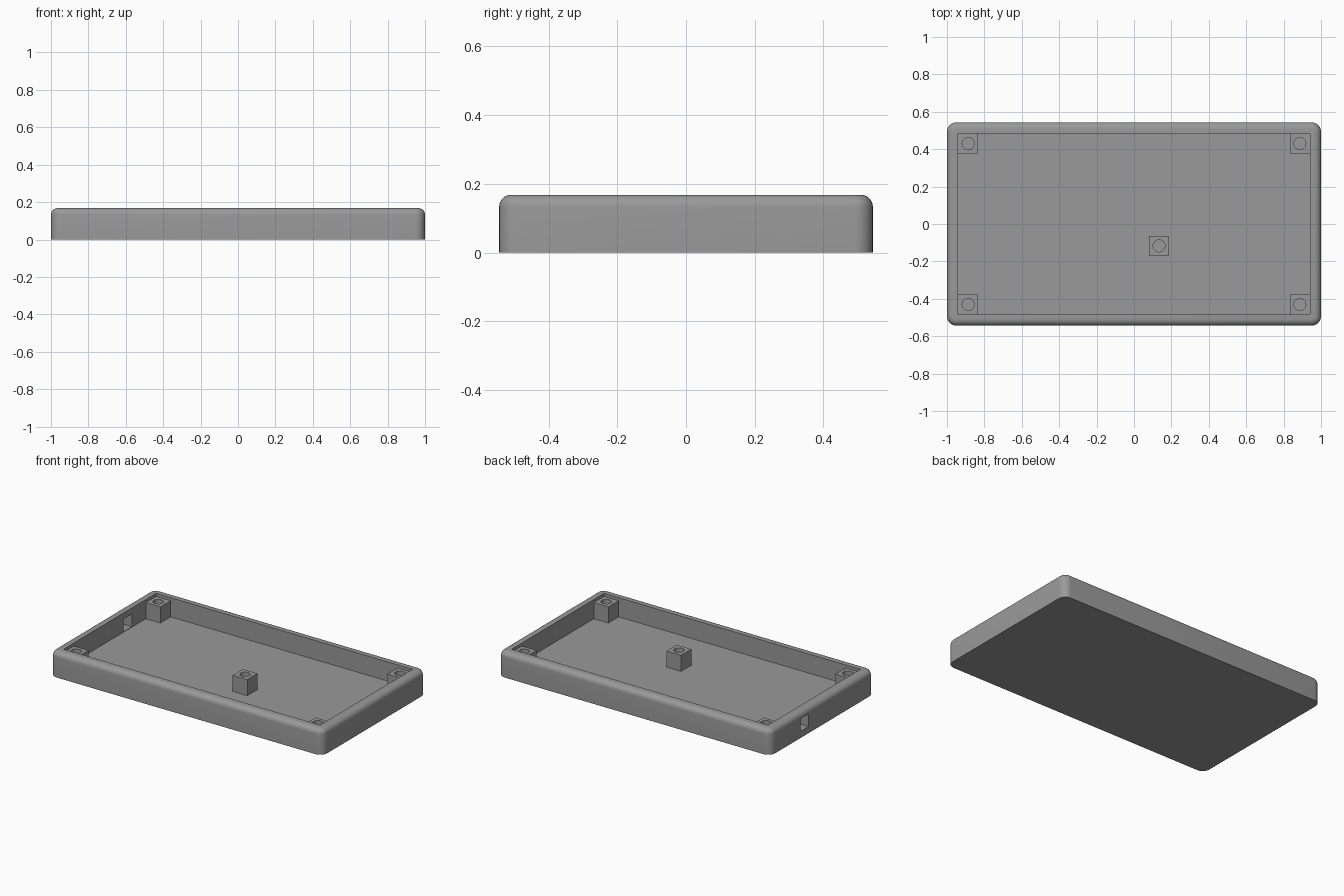
import bpy, bmesh, math
from mathutils import Matrix, Vector

if "Cube" in bpy.data.objects:
    bpy.data.objects.remove(bpy.data.objects["Cube"])

HX, HY, H = 1.0, 0.544, 0.168      # outer half sizes and height
IX, IY, FLOOR = 0.94, 0.484, 0.041  # cavity half sizes and floor level
POST, POST_TOP, HOLE_R = 0.107, 0.148, 0.032

grey = bpy.data.materials.new("mid grey")
grey.diffuse_color = (0.32, 0.32, 0.32, 1)
grey.use_nodes = True
grey.node_tree.nodes["Principled BSDF"].inputs["Base Color"].default_value = grey.diffuse_color


def make_object(name, bm):
    mesh = bpy.data.meshes.new(name)
    bm.to_mesh(mesh)
    bm.free()
    mesh.materials.append(grey)
    ob = bpy.data.objects.new(name, mesh)
    bpy.context.collection.objects.link(ob)
    return ob


def box(lo, hi):
    lo, hi = Vector(lo), Vector(hi)
    bm = bmesh.new()
    bmesh.ops.create_cube(bm, size=1, matrix=Matrix.Translation((lo + hi) / 2)
                          @ Matrix.Diagonal((*(hi - lo), 1)))
    return bm


def activate(ob):
    bpy.ops.object.select_all(action='DESELECT')
    ob.select_set(True)
    bpy.context.view_layer.objects.active = ob


def cut(ob, cutter):
    mod = ob.modifiers.new("cut", 'BOOLEAN')
    mod.operation, mod.solver, mod.object = 'DIFFERENCE', 'EXACT', cutter
    activate(ob)
    bpy.ops.object.modifier_apply(modifier=mod.name)
    bpy.data.objects.remove(cutter)


# Tray shell: rounded upright corners, then a rounded top rim
bm = box((-HX, -HY, 0), (HX, HY, H))
upright = [e for e in bm.edges if abs(e.verts[0].co.z - e.verts[1].co.z) > 0.1]
bmesh.ops.bevel(bm, geom=upright, offset=0.052, segments=8, profile=0.5,
                affect='EDGES')
rim = [e for e in bm.edges if all(v.co.z > H - 1e-4 for v in e.verts)]
bmesh.ops.bevel(bm, geom=rim, offset=0.035, segments=6, profile=0.5,
                affect='EDGES')
tray = make_object("tray", bm)

# Cavity and the cable slot through the left wall
cut(tray, make_object("cavity_cutter", box((-IX, -IY, FLOOR), (IX, IY, H + 0.1))))
cut(tray, make_object("slot_cutter",
                      box((-HX - 0.1, 0.145, 0.044), (-IX + 0.05, 0.23, 0.128))))
activate(tray)
bpy.ops.object.shade_smooth_by_angle(angle=math.radians(35))


# Square screw posts with a round hole
def screw_post(name, x, y):
    h = POST / 2
    post = make_object(name, box((x - h, y - h, FLOOR), (x + h, y + h, POST_TOP)))
    bm = bmesh.new()
    bmesh.ops.create_cone(bm, cap_ends=True, segments=32, radius1=HOLE_R,
                          radius2=HOLE_R, depth=0.4,
                          matrix=Matrix.Translation((x, y, FLOOR + 0.1)))
    cut(post, make_object("hole_cutter", bm))
    activate(post)
    bpy.ops.object.shade_smooth_by_angle(angle=math.radians(35))


for sx, side in ((-1, "left"), (1, "right")):
    for sy, end in ((-1, "front"), (1, "back")):
        screw_post(f"{end}_{side}_post", sx * (IX - POST / 2), sy * (IY - POST / 2))
screw_post("middle_post", 0.134, -0.117)
